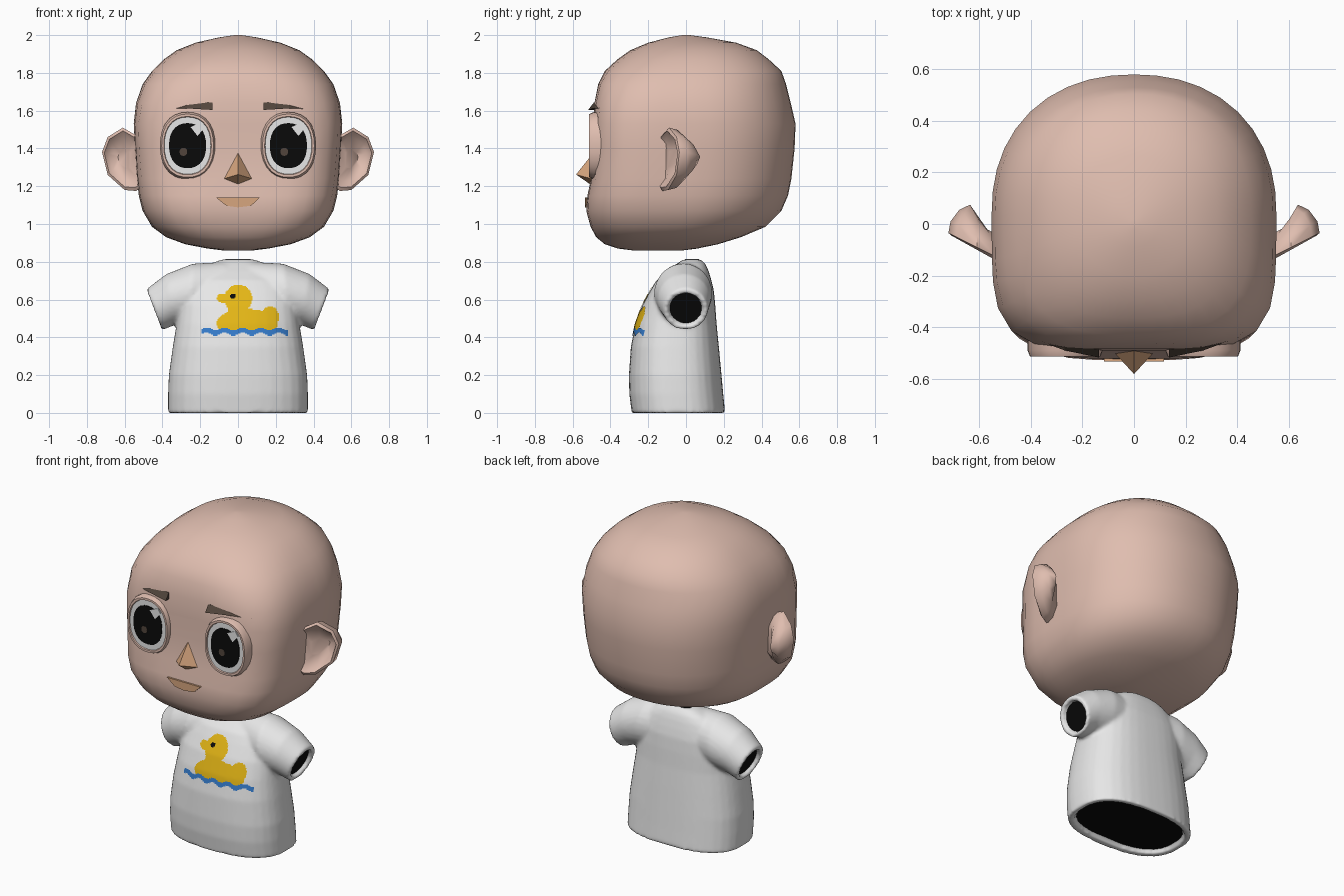
import bpy, bmesh, math
from mathutils import Vector
from mathutils.bvhtree import BVHTree

if "Cube" in bpy.data.objects:
    bpy.data.objects.remove(bpy.data.objects["Cube"])


def material(name, r, g, b):
    m = bpy.data.materials.new(name)
    m.diffuse_color = (r, g, b, 1)
    m.use_nodes = True
    m.node_tree.nodes["Principled BSDF"].inputs["Base Color"].default_value = m.diffuse_color
    return m


SKIN = material("skin", .74, .51, .43)
TAN = material("tan", .68, .38, .21)
BROWN = material("dark_brown", .085, .06, .045)
WHITE = material("white", .8, .8, .8)
BLACK = material("black", .003, .003, .003)
YELLOW = material("yellow", .78, .47, .008)
BLUE = material("blue", .035, .2, .6)


def finish(name, bm, mats, angle=None):
    bmesh.ops.recalc_face_normals(bm, faces=bm.faces)
    me = bpy.data.meshes.new(name)
    bm.to_mesh(me)
    bm.free()
    for m in mats:
        me.materials.append(m)
    ob = bpy.data.objects.new(name, me)
    bpy.context.collection.objects.link(ob)
    bpy.ops.object.select_all(action='DESELECT')
    ob.select_set(True)
    bpy.context.view_layer.objects.active = ob
    if angle:
        bpy.ops.object.shade_smooth_by_angle(angle=math.radians(angle))
    return ob


def loft(bm, rings):
    """Skin a list of equal-length point rings and cap both ends."""
    vs = [[bm.verts.new(p) for p in r] for r in rings]
    n = len(vs[0])
    for a, b in zip(vs, vs[1:]):
        for i in range(n):
            j = (i + 1) % n
            bm.faces.new((a[i], a[j], b[j], b[i]))
    bm.faces.new(vs[0])
    bm.faces.new(vs[-1])


def prism(name, pts, y0, y1, mat):
    bm = bmesh.new()
    loft(bm, [[(x, y, z) for x, z in pts] for y in (y0, y1)])
    return finish(name, bm, [mat])


def unit_ring(n, exp_neg=2, exp_pos=2):
    """Superellipse of radius 1 with its own exponent for each half."""
    out = []
    for i in range(n):
        t = 2 * math.pi * i / n
        c, s = math.cos(t), math.sin(t)
        e = exp_neg if s < 0 else exp_pos
        r = (abs(c) ** e + abs(s) ** e) ** (-1 / e)
        out.append((r * c, r * s))
    return out


def level_ring(z, w, yf, yb, nf, nb, seg=40):
    cy, h = (yf + yb) / 2, (yb - yf) / 2
    return [(w * u, cy + h * v, z) for u, v in unit_ring(seg, nf, nb)]


# head: stacked cross-sections (z, half width, front, back, front squareness)
HEAD = [(.86, .08, -.28, -.02, 2.2), (.87, .16, -.36, .06, 2.5), (.893, .28, -.43, .17, 2.8),
        (.93, .38, -.475, .29, 3.2), (.985, .455, -.505, .42, 3.7), (1.07, .505, -.528, .505, 4),
        (1.15, .525, -.522, .54, 4.3), (1.24, .535, -.503, .558, 4.6), (1.4, .545, -.49, .575, 4.8),
        (1.53, .552, -.49, .58, 4.6), (1.64, .54, -.485, .555, 4), (1.74, .505, -.465, .53, 3.5),
        (1.81, .455, -.43, .505, 3), (1.87, .395, -.365, .44, 2.7), (1.92, .325, -.295, .375, 2.4),
        (1.96, .225, -.2, .265, 2.2), (1.988, .1, -.09, .11, 2), (2, .02, -.02, .02, 2)]
bm = bmesh.new()
loft(bm, [level_ring(z, w, yf, yb, nf, 2.2) for z, w, yf, yb, nf in HEAD])
finish("head", bm, [SKIN], 60)

# ears: cupped front, bulging back
EAR = [(.5, 1.45), (.54, 1.47), (.61, 1.51), (.69, 1.46), (.72, 1.38),
       (.69, 1.26), (.6, 1.18), (.54, 1.175), (.5, 1.2)]
for side, sx in (("left", -1), ("right", 1)):
    def ear_ring(scale, dy):
        return [(sx * (.6 + (x - .6) * scale), -.145 + max(0, x - .53) * .5 + dy,
                 1.345 + (z - 1.345) * scale) for x, z in EAR]
    bm = bmesh.new()
    loft(bm, [ear_ring(.3, .05), ear_ring(.7, .035), ear_ring(.9, .005), ear_ring(1, .015),
              ear_ring(.93, .06), ear_ring(.65, .105), ear_ring(.3, .125)])
    finish(side + "_ear", bm, [SKIN], 50)

# eyes: raised skin rim, white, pupil, glint and reflection dot
def eye_ring(cx, a, b, y, cz=1.415):
    return [(cx + a * u, y, cz + b * v) for u, v in unit_ring(28, 2.3, 2.3)]


for side, sx in (("left", -1), ("right", 1)):
    cx = .267 * sx
    bm = bmesh.new()
    loft(bm, [eye_ring(cx, .146, .177, -.4), eye_ring(cx, .146, .177, -.49),
              eye_ring(cx, .137, .167, -.513), eye_ring(cx, .126, .154, -.513),
              eye_ring(cx, .122, .15, -.504)])
    finish(side + "_eye_rim", bm, [SKIN], 50)
    for part, a, b, y, dx, dz, mat in (("eye_white", .124, .152, -.506, 0, 0, WHITE),
                                       ("pupil", .098, .119, -.509, 0, 0, BLACK),
                                       ("eye_dot", .02, .021, -.511, -.022, -.033, BROWN)):
        bm = bmesh.new()
        loft(bm, [eye_ring(cx + dx, a, b, y + .005, 1.415 + dz), eye_ring(cx + dx, a, b, y, 1.415 + dz)])
        finish(side + "_" + part, bm, [mat])
    glint = [(.016, .1), (.053, .053), (.09, .098), (.072, .126)]
    prism(side + "_eye_glint", [(cx + x, 1.413 + z) for x, z in glint], -.506, -.511, WHITE)

    # eyebrows: wedges that follow the brow (x, front y, low z, high z)
    bm = bmesh.new()
    loft(bm, [[(sx * x, y, lo), (sx * x, y + .03, hi), (sx * x, y + .09, hi), (sx * x, y + .09, lo)]
              for x, y, lo, hi in ((.405, -.44, 1.608, 1.615), (.27, -.49, 1.612, 1.655),
                                   (.136, -.518, 1.604, 1.643))])
    finish(side + "_eyebrow", bm, [BROWN])

# nose: faceted wedge
bm = bmesh.new()
top, left, low, right, tip, back = [bm.verts.new(p) for p in (
    (0, -.49, 1.378), (-.08, -.495, 1.238), (0, -.51, 1.212), (.08, -.495, 1.238),
    (0, -.582, 1.262), (0, -.46, 1.25))]
loop = [top, left, low, right]
for a, b in zip(loop, loop[1:] + loop[:1]):
    bm.faces.new((a, b, tip))
    bm.faces.new((b, a, back))
finish("nose", bm, [TAN])

# mouth
prism("mouth", [(-.116, 1.14), (-.062, 1.097), (0, 1.088), (.07, 1.097), (.116, 1.14)],
      -.49, -.534, TAN)

# shirt: torso and two sleeves fused together, with hollow hem and cuffs
TORSO = [(.03, .335, -.25, .17), (0, .335, -.25, .17), (-.003, .37, -.287, .207), (.1, .37, -.3, .197),
         (.2, .366, -.302, .188), (.35, .345, -.292, .174), (.47, .325, -.268, .162),
         (.57, .315, -.232, .155), (.65, .3, -.188, .147), (.7, .27, -.158, .135),
         (.75, .22, -.1, .12), (.785, .16, -.055, .105), (.812, .085, -.015, .08)]
# each sleeve section: top x, top z, bottom x, bottom z, front y, back y
SLEEVE = [(.06, .80, .1, .48, -.13, .12), (.24, .79, .26, .475, -.17, .14),
          (.38, .735, .335, .465, -.15, .13), (.485, .655, .403, .437, -.118, .115)]


def sleeve_ring(sx, tx, tz, bx, bz, yf, yb, scale=1, push=0):
    cx, cz, cy = (tx + bx) / 2 + push * .93, (tz + bz) / 2 - push * .36, (yf + yb) / 2
    return [(sx * (cx + (tx - bx) / 2 * v * scale), cy + (yb - yf) / 2 * u * scale,
             cz + (tz - bz) / 2 * v * scale) for u, v in unit_ring(28)]


bm = bmesh.new()
loft(bm, [level_ring(*r, 2.6, 2.6) for r in TORSO])
for sx in (-1, 1):
    cuff = SLEEVE[-1]
    loft(bm, [sleeve_ring(sx, *s) for s in SLEEVE] +
         [sleeve_ring(sx, *cuff, .78), sleeve_ring(sx, *cuff, .76, -.035)])
shirt = finish("shirt", bm, [WHITE])
rm = shirt.modifiers.new("fuse", 'REMESH')
rm.mode, rm.voxel_size = 'VOXEL', .011
sm = shirt.modifiers.new("soften", 'SMOOTH')
sm.factor, sm.iterations = .5, 5
for mod in ("fuse", "soften"):
    bpy.ops.object.modifier_apply(modifier=mod)
lowest = min(v.co.z for v in shirt.data.vertices)
for v in shirt.data.vertices:
    v.co.z -= lowest * max(0, 1 - v.co.z * 5)
bpy.ops.object.shade_smooth()

# dark openings: hem, neck and cuffs
for name, z, w, yf, yb in (("hem_opening", .024, .343, -.258, .178),
                           ("neck_opening", .806, .065, -.005, .07)):
    bm = bmesh.new()
    loft(bm, [level_ring(z + d, w, yf, yb, 2.6, 2.6) for d in (0, .008)])
    finish(name, bm, [BLACK])
for side, sx in (("left", -1), ("right", 1)):
    bm = bmesh.new()
    loft(bm, [sleeve_ring(sx, *SLEEVE[-1], .82, d) for d in (-.033, -.025)])
    finish(side + "_cuff_opening", bm, [BLACK])


# shirt print: a duck on a wave, coloured by position and laid on the shirt front
def oval(x, z, cx, cz, a, b):
    return ((x - cx) / a) ** 2 + ((z - cz) / b) ** 2 < 1


def print_colour(x, z):
    wave = .431 + .008 * math.sin((x + .19) * 66)
    if abs(z - wave) < .014 and -.19 < x < .267:
        return 1
    if z < wave:
        return None
    if oval(x, z, -.026, .619, .014, .014):
        return 2
    if (oval(x, z, .002, .605, .074, .074) or oval(x, z, -.08, .608, .032, .024)
            or oval(x, z, .05, .475, .163, .075) or oval(x, z, .17, .505, .046, .06)
            or (-.055 < x < .055 and .47 < z < .6)):
        return 0
    return None


src = bmesh.new()
src.from_mesh(shirt.data)
tree = BVHTree.FromBMesh(src)
src.free()
bm = bmesh.new()
STEP, grid = .006, {}


def print_vert(i, k):
    if (i, k) not in grid:
        x, z = i * STEP, k * STEP
        hit = tree.ray_cast(Vector((x, -1, z)), Vector((0, 1, 0)))[0]
        grid[i, k] = bm.verts.new((x, (hit.y if hit else -.2) - .004, z))
    return grid[i, k]


for i in range(-34, 46):
    for k in range(66, 116):
        colour = print_colour((i + .5) * STEP, (k + .5) * STEP)
        if colour is not None:
            f = bm.faces.new([print_vert(i + a, k + b) for a, b in ((0, 0), (1, 0), (1, 1), (0, 1))])
            f.material_index = colour
            f.smooth = True
bm.normal_update()
me = bpy.data.meshes.new("shirt_print")
bm.to_mesh(me)
bm.free()
for m in (YELLOW, BLUE, BLACK):
    me.materials.append(m)
bpy.context.collection.objects.link(bpy.data.objects.new("shirt_print", me))
